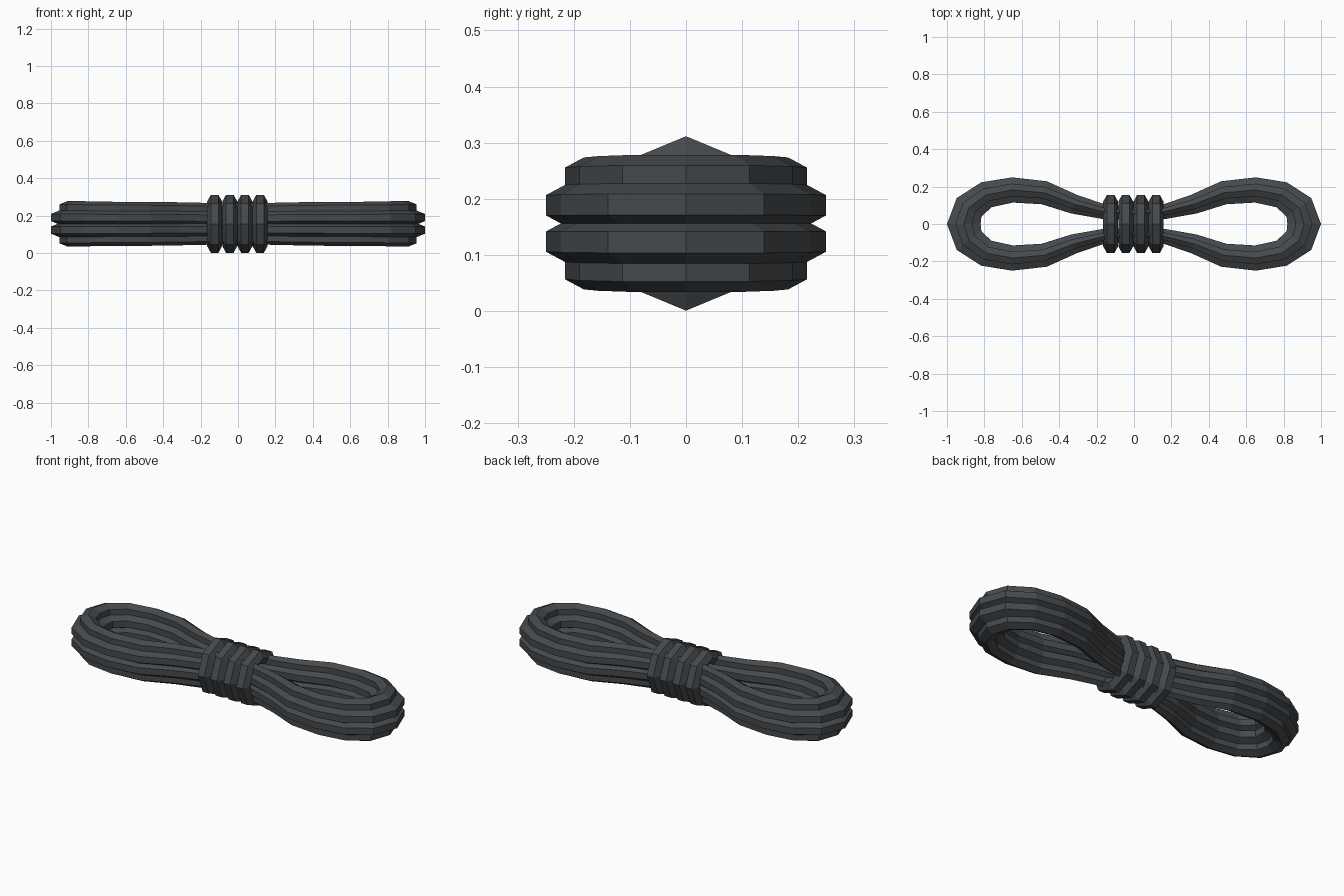
import bpy, bmesh, math
from mathutils import Vector

if "Cube" in bpy.data.objects:
    bpy.data.objects.remove(bpy.data.objects["Cube"])

ZC = 0.156  # middle height of the bundle

mat = bpy.data.materials.new("dark slate rubber")
mat.diffuse_color = (0.06, 0.067, 0.073, 1)
mat.use_nodes = True
mat.node_tree.nodes["Principled BSDF"].inputs["Base Color"].default_value = mat.diffuse_color


def closed_tube(name, rings):
    """Skin a closed series of vertex rings into one flat-shaded mesh."""
    bm = bmesh.new()
    vs = [[bm.verts.new(p) for p in r] for r in rings]
    n, m = len(vs), len(vs[0])
    for i in range(n):
        a, b = vs[i], vs[(i + 1) % n]
        for j in range(m):
            k = (j + 1) % m
            bm.faces.new((a[j], a[k], b[k], b[j]))
    bmesh.ops.recalc_face_normals(bm, faces=bm.faces)
    me = bpy.data.meshes.new(name)
    bm.to_mesh(me)
    bm.free()
    me.materials.append(mat)
    ob = bpy.data.objects.new(name, me)
    bpy.context.collection.objects.link(ob)
    return ob


# Quarter of the pinched loop: x, y, half width of the bundle, height scale
quarter = [
    (0.91, 0, 0.09, 1.02), (0.882, 0.088, 0.083, 1.02), (0.79, 0.156, 0.072, 1.0),
    (0.65, 0.182, 0.0675, 0.98), (0.48, 0.167, 0.063, 0.98), (0.32, 0.106, 0.052, 0.96),
    (0.155, 0.064, 0.039, 0.93), (0, 0.057, 0.035, 0.92)]
half = quarter + [(-x, y, w, s) for x, y, w, s in quarter[-2::-1]]
path = half + [(x, -y, w, s) for x, y, w, s in half[-2:0:-1]]

# Six strands, placed across the bundle (fraction of half width, height)
strands = {
    "top_strand": (0, 0.083), "bottom_strand": (0, -0.083),
    "outer_upper_strand": (0.5, 0.033), "outer_lower_strand": (0.5, -0.033),
    "inner_upper_strand": (-0.5, 0.033), "inner_lower_strand": (-0.5, -0.033)}
for name, (off, dz) in strands.items():
    rings = []
    for i, (x, y, w, s) in enumerate(path):
        p, q = path[i - 1], path[(i + 1) % len(path)]
        t = Vector((q[0] - p[0], q[1] - p[1])).normalized()
        nx, ny = t.y, -t.x
        ring = []
        for k in range(6):
            a = math.radians(30 + 60 * k)
            d = off * w + 0.5 * w * math.cos(a) / math.cos(math.radians(30))
            ring.append((x + nx * d, y + ny * d, ZC + s * (dz + 0.037 * math.sin(a))))
        rings.append(ring)
    closed_tube(name, rings)

# Four octagonal wraps around the waist, with hexagonal cord section
for b in range(4):
    cx = -0.125 + 0.081 * b
    rings = []
    for i in range(8):
        a = i * math.pi / 4
        ring = []
        for k in range(6):
            c = k * math.pi / 3
            r = 0.119 + 0.042 * math.sin(c)
            ring.append((cx + 0.04 * math.cos(c), r * math.cos(a), ZC + r * math.sin(a)))
        rings.append(ring)
    closed_tube("wrap_%d" % (b + 1), rings)
